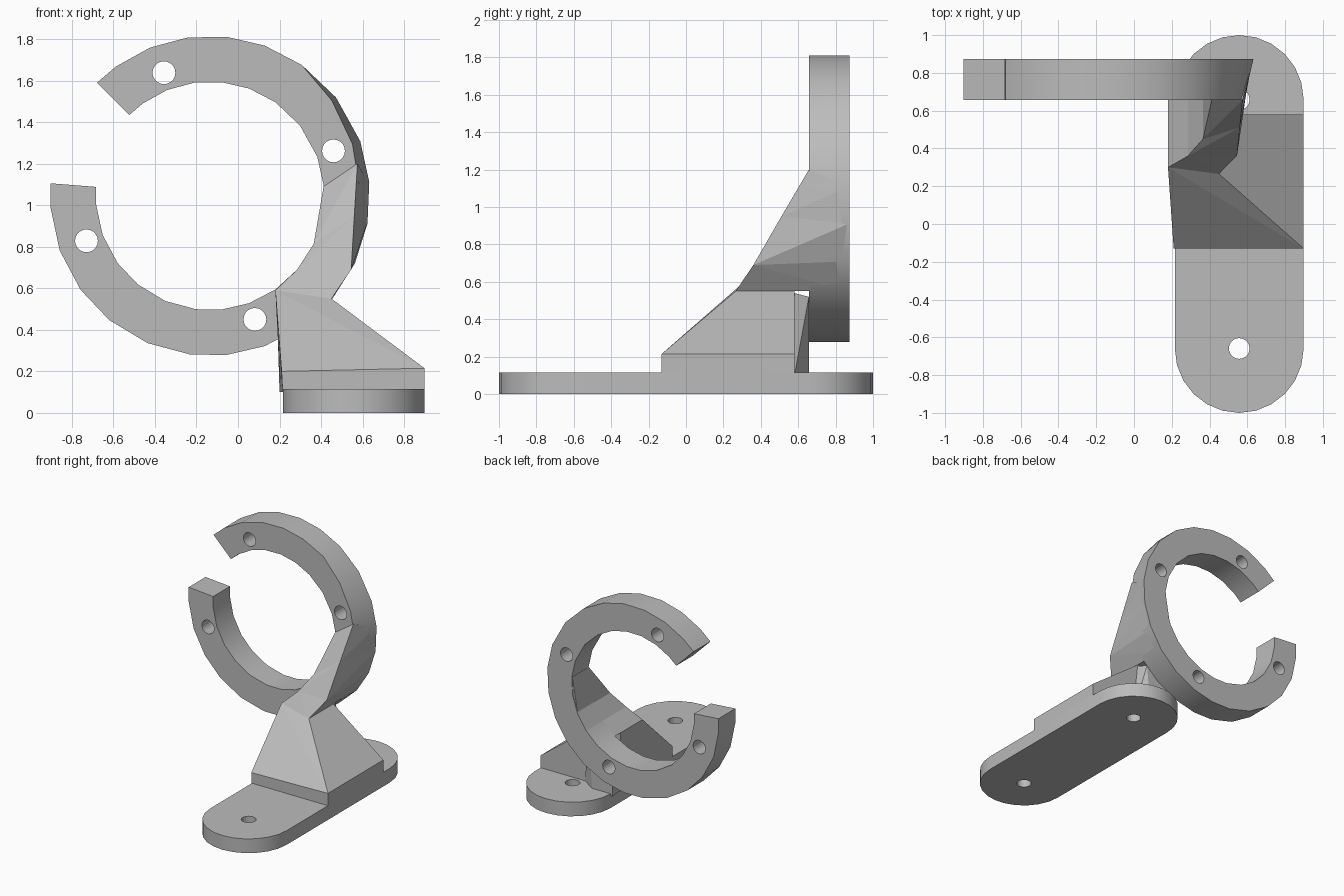
import bpy, bmesh
from math import sin, cos, pi, radians
from mathutils import Vector

if "Cube" in bpy.data.objects:
    bpy.data.objects.remove(bpy.data.objects["Cube"], do_unlink=True)

grey = bpy.data.materials.new("plain grey")
grey.use_nodes = True
grey.diffuse_color = (0.5, 0.5, 0.5, 1)
grey.node_tree.nodes["Principled BSDF"].inputs["Base Color"].default_value = (0.5, 0.5, 0.5, 1)


def add_object(name, bm, smooth=False):
    bmesh.ops.recalc_face_normals(bm, faces=bm.faces[:])
    mesh = bpy.data.meshes.new(name)
    bm.to_mesh(mesh)
    bm.free()
    mesh.materials.append(grey)
    obj = bpy.data.objects.new(name, mesh)
    bpy.context.collection.objects.link(obj)
    if smooth:
        select(obj)
        bpy.ops.object.shade_smooth_by_angle(angle=radians(25))
    return obj


def select(obj):
    bpy.ops.object.select_all(action="DESELECT")
    obj.select_set(True)
    bpy.context.view_layer.objects.active = obj


def drill(obj, centres, axis, radius=0.055):
    """Cut round holes through obj along an axis."""
    bm = bmesh.new()
    turn = Vector((0, 0, 1)).rotation_difference(Vector(axis)).to_matrix().to_4x4()
    for c in centres:
        made = bmesh.ops.create_cone(bm, cap_ends=True, segments=20, radius1=radius,
                                     radius2=radius, depth=0.6, matrix=turn)
        bmesh.ops.translate(bm, verts=made["verts"], vec=c)
    cutter = add_object("hole_cutter", bm)
    cutter.hide_render = True
    mod = obj.modifiers.new("holes", "BOOLEAN")
    mod.operation, mod.solver, mod.object = "DIFFERENCE", "EXACT", cutter
    select(obj)
    bpy.ops.object.modifier_apply(modifier=mod.name)
    bpy.data.objects.remove(cutter, do_unlink=True)


def hull(name, points):
    bm = bmesh.new()
    for p in points:
        bm.verts.new(p)
    out = bmesh.ops.convex_hull(bm, input=bm.verts[:])
    loose = [v for v in bm.verts if not v.link_faces]
    bmesh.ops.delete(bm, geom=loose, context="VERTS")
    return add_object(name, bm)


# Base plate: rounded-end slab with two screw holes
BASE_X, BASE_R, END_Y, BASE_H = 0.557, 0.341, 0.659, 0.115
bm = bmesh.new()
outline = []
for side in (1, -1):
    for i in range(13):
        a = pi * i / 12 + (0 if side > 0 else pi)
        outline.append(bm.verts.new((BASE_X + BASE_R * cos(a), side * END_Y + BASE_R * sin(a), 0)))
face = bm.faces.new(outline)
top = bmesh.ops.extrude_face_region(bm, geom=[face])["geom"]
bmesh.ops.translate(bm, verts=[g for g in top if isinstance(g, bmesh.types.BMVert)], vec=(0, 0, BASE_H))
base = add_object("base_plate", bm, True)
drill(base, [(BASE_X, s * END_Y, 0.05) for s in (1, -1)], (0, 0, 1))

# Open ring: four-cornered section swept around, front rim trimmed beside the arm
CX, CZ, R_OUT, R_IN, FRONT, BACK = -0.135, 1.045, 0.77, 0.55, 0.657, 0.873
angles = [135, 126, 112, 98, 84, 70, 55, 38, 20, 5, -10, -25, -40, -55,
          -70, -84, -97, -113, -129, -144, -160, -176, -184.5]
trimmed = {38: 0.745, 20: 0.73, 5: 0.72, -10: 0.72, -25: 0.755}


def ring_point(angle, r, y):
    a = radians(angle)
    return Vector((CX + r * cos(a), y, CZ + r * sin(a)))


bm = bmesh.new()
loops = []
for a in angles:
    rim = trimmed.get(a, R_OUT)
    corners = ((R_IN, FRONT), (rim, FRONT), (R_OUT, BACK), (R_IN, BACK))
    loops.append([bm.verts.new(ring_point(a, r, y)) for r, y in corners])
for p, q in zip(loops, loops[1:]):
    for i in range(4):
        j = (i + 1) % 4
        bm.faces.new((p[i], p[j], q[j], q[i]))
bm.faces.new(loops[0])
bm.faces.new(loops[-1])
ring = add_object("open_ring", bm, True)
drill(ring, [ring_point(a, 0.633, 0.76) for a in (110.5, 20, -70, -160)], (0, 1, 0))

# Pedestal: block on the plate rising to a sloped ridge
Y0, Y1 = -0.13, 0.58
hull("pedestal", [
    (0.215, Y0, 0.1), (0.898, Y0, 0.1), (0.898, Y1, 0.1), (0.205, Y1, 0.1),
    (0.21, Y0, 0.2), (0.898, Y0, 0.215), (0.898, Y1, 0.215),
    (0.45, 0.265, 0.55), (0.45, Y1, 0.55), (0.18, 0.3, 0.59), (0.18, Y1, 0.59)])
hull("pedestal_back_web", [
    (0.205, Y1, 0.1), (0.5, Y1, 0.1), (0.2, FRONT, 0.1), (0.38, FRONT, 0.1),
    (0.19, Y1, 0.5), (0.45, Y1, 0.54), (0.19, FRONT, 0.42), (0.42, FRONT, 0.52)])

# Arm: sections (inner x, z, front y), (outer x, z, front y), (outer back x, z)
sections = [
    ((0.18, 0.59, 0.30), (0.45, 0.55, 0.265), (0.45, 0.55)),
    ((0.285, 0.69, 0.36), (0.545, 0.69, 0.36), (0.55, 0.71)),
    ((0.365, 0.815, 0.45), (0.56, 0.95, 0.51), (0.62, 0.91)),
    ((0.412, 1.09, FRONT), (0.575, 1.2, FRONT), (0.627, 1.11)),
]
for n, pair in enumerate(zip(sections, sections[1:])):
    pts = []
    for inner, outer, rear in pair:
        pts += [(inner[0], inner[2], inner[1]), (inner[0], BACK - 0.005, inner[1]),
                (outer[0], outer[2], outer[1]), (rear[0], BACK - 0.005, rear[1])]
    hull("arm_" + ("lower", "middle", "upper")[n], pts)
